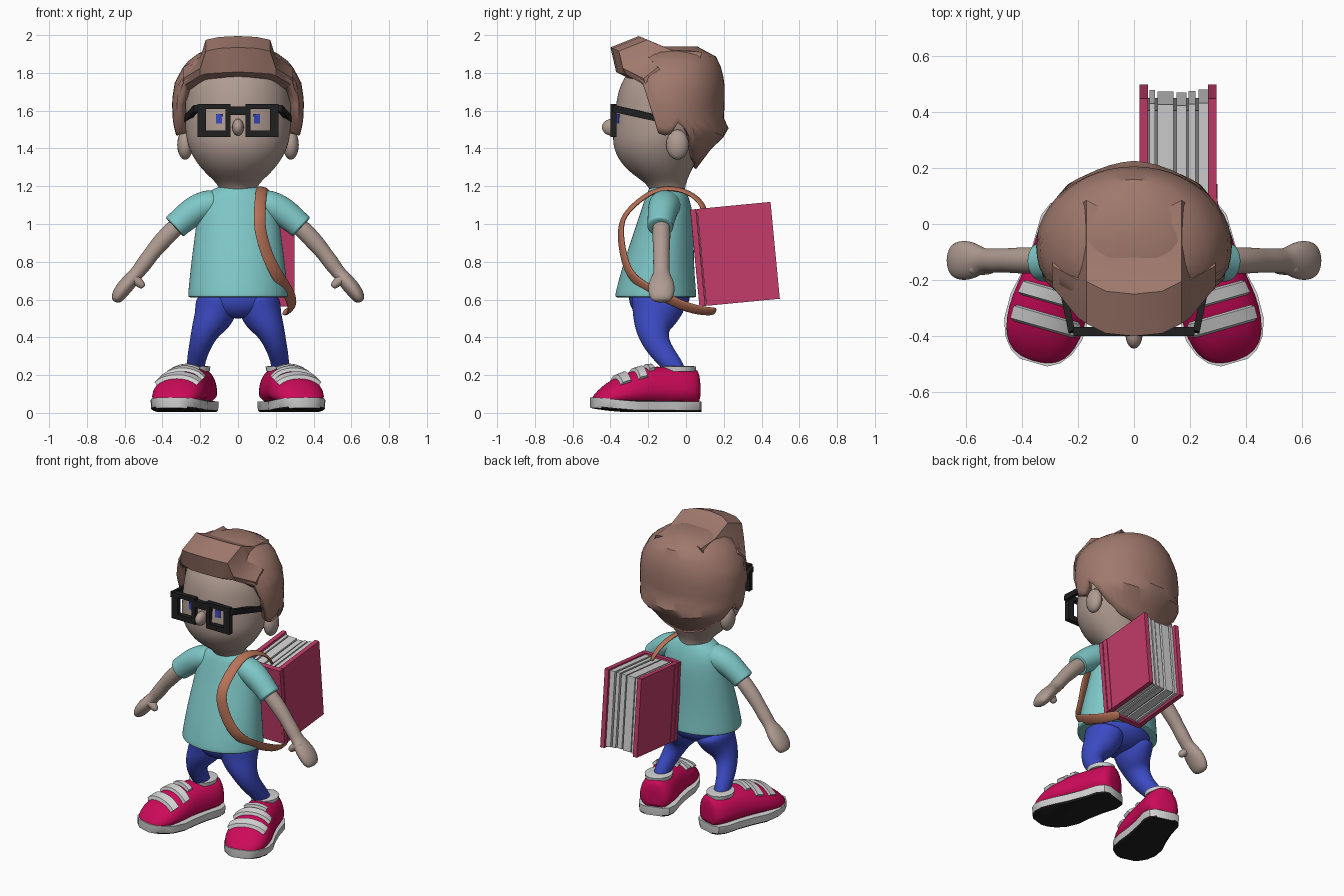
import bpy, bmesh
from math import sin, cos, pi, radians
from mathutils import Vector, Matrix

if "Cube" in bpy.data.objects:
    bpy.data.objects.remove(bpy.data.objects["Cube"])


def material(name, r, g, b):
    m = bpy.data.materials.new(name)
    m.use_nodes = True
    m.diffuse_color = (r, g, b, 1)
    m.node_tree.nodes["Principled BSDF"].inputs["Base Color"].default_value = (r, g, b, 1)
    return m


SKIN = material("skin", .43, .33, .285)
HAIR = material("brown hair", .35, .19, .15)
SHIRT = material("teal shirt", .21, .57, .57)
BLUE = material("blue", .045, .07, .55)
PINK = material("shoe magenta", .61, .003, .1)
WHITE = material("off white", .65, .65, .65)
LEATHER = material("tan leather", .48, .17, .095)
BLACK = material("black", .014, .014, .014)
COVER = material("cover pink", .54, .045, .14)
GREY = material("page grey", .22, .22, .22)


def finish(name, bm, mats, angle=40, sub=0, mirror=False, solid=0, rule=None):
    bmesh.ops.recalc_face_normals(bm, faces=bm.faces)
    if rule:
        for f in bm.faces:
            f.material_index = rule(f)
    me = bpy.data.meshes.new(name)
    bm.to_mesh(me)
    bm.free()
    for m in mats:
        me.materials.append(m)
    me.shade_smooth()
    me.set_sharp_from_angle(angle=radians(angle))
    ob = bpy.data.objects.new(name, me)
    bpy.context.collection.objects.link(ob)
    if solid:
        s = ob.modifiers.new("thickness", "SOLIDIFY")
        s.thickness, s.offset = solid, -1
    if mirror:
        ob.modifiers.new("mirror", "MIRROR").use_mirror_merge = False
    if sub:
        s = ob.modifiers.new("smooth", "SUBSURF")
        s.levels = s.render_levels = sub
    return ob


def skin(name, rings, mats, caps=(True, True), **kw):
    """Bridge equal closed rings of points and cap the ends."""
    bm = bmesh.new()
    vs = [[bm.verts.new(p) for p in ring] for ring in rings]
    n = len(vs[0])
    for a, b in zip(vs, vs[1:]):
        for i in range(n):
            j = (i + 1) % n
            bm.faces.new((a[i], a[j], b[j], b[i]))
    for want, ring in zip(caps, (vs[0], vs[-1])):
        if want:
            bm.faces.new(ring)
    return finish(name, bm, mats, **kw)


def loft(name, pts, mat, n=16, flat=False, ref=None, **kw):
    """Elliptical tube: each point is x, y, z, side radius, depth radius."""
    rings = []
    for i, p in enumerate(pts):
        c = Vector(p[:3])
        t = Vector(pts[min(i + 1, len(pts) - 1)][:3]) - Vector(pts[max(i - 1, 0)][:3])
        t = Vector((0, 0, 1)) if flat else t.normalized()
        u = t.cross(ref(c) if ref else Vector((0, 1, 0))).normalized()
        v = u.cross(t)
        rings.append([c + u * p[3] * cos(k * 2 * pi / n) + v * p[4] * sin(k * 2 * pi / n)
                      for k in range(n)])
    return skin(name, rings, [mat], **kw)


def boxes(name, parts, mat, frame=Matrix(), **kw):
    bm = bmesh.new()
    for c, s in parts:
        bmesh.ops.create_cube(bm, size=1, matrix=frame @ Matrix.Translation(c) @ Matrix.Diagonal((*s, 1)))
    return finish(name, bm, [mat], **kw)


def ball(name, c, s, mat, **kw):
    bm = bmesh.new()
    bmesh.ops.create_uvsphere(bm, u_segments=16, v_segments=10, radius=1,
                              matrix=Matrix.Translation(c) @ Matrix.Diagonal((*s, 1)))
    return finish(name, bm, [mat], **kw)


def interp(table, x):
    """Linear lookup in rows sorted by their first entry."""
    if x <= table[0][0]:
        return table[0][1:]
    for a, b in zip(table, table[1:]):
        if x <= b[0]:
            k = (x - a[0]) / (b[0] - a[0])
            return tuple(p + (q - p) * k for p, q in zip(a[1:], b[1:]))
    return table[-1][1:]


# Head, ears, nose, eyes
loft("head", [(0, y, z, a, b) for z, y, a, b in (
    (1.13, -.09, .085, .085), (1.2, -.1, .1, .095), (1.24, -.12, .14, .13), (1.3, -.147, .205, .185),
    (1.4, -.15, .268, .242), (1.5, -.123, .283, .265), (1.6, -.098, .285, .278), (1.7, -.08, .28, .285),
    (1.8, -.07, .25, .25), (1.88, -.07, .15, .15))], SKIN, n=24, flat=True, sub=2)
ball("ears", (.28, -.045, 1.42), (.042, .06, .08), SKIN, mirror=True)
ball("nose", (0, -.39, 1.512), (.031, .055, .045), SKIN)
boxes("eyes", [((0, 0, 0), (.034, .009, .05))], BLUE, mirror=True,
      frame=Matrix.Translation((.1, -.36, 1.558)) @ Matrix.Rotation(radians(21), 4, "Z"))

# Hair cap with sideburns, gap over the ears and a flick at the back
hair_shape = [(1.28, .2, -.25, .045), (1.40, .28, -.3, .135), (1.45, .32, -.33, .19), (1.49, .335, -.34, .235),
              (1.55, .345, -.36, .2), (1.65, .35, -.38, .205), (1.75, .335, -.38, .205),
              (1.85, .28, -.33, .18), (1.91, .2, -.25, .145), (1.94, .1, -.15, .06)]
hairline = [(0, 1.8), (45, 1.79), (62, 1.74), (75, 1.48), (88, 1.46), (98, 1.54),
            (108, 1.48), (120, 1.4), (140, 1.33), (180, 1.29)]
rows = []
for j in range(13):
    ring = []
    for k in range(48):
        deg = k * 7.5
        low, = interp(hairline, min(deg, 360 - deg))
        z = 1.94 + (low - 1.94) * j / 12
        rx, front, back = interp(hair_shape, z)
        c = cos(radians(deg))
        ring.append((rx * sin(radians(deg)), -.08 + c * (front + .08 if c > 0 else -.08 - back), z))
    rows.append(ring)
skin("hair_cap", rows, [HAIR], caps=(True, False), solid=.05, angle=35)

# Swept-up front lock: rows are x, front, top, bottom, depth
lock = [(0, -.4, 1.995, 1.765, 1), (.1, -.39, 1.99, 1.76, 1), (.17, -.355, 1.975, 1.755, 1),
        (.2, -.335, 1.885, 1.745, .9), (.29, -.225, 1.83, 1.69, .5)]
rows = []
for x, f, t, b, d in [(-r[0], *r[1:]) for r in lock[:0:-1]] + lock:
    rows.append([(x, f + y * d, z) for y, z in (
        (0, t - .06), (.15, t), (.28, t - .055), (.44, min(1.91, t - .05)),
        (.4, min(1.8, t - .1)), (.11, b), (.03, b + .04))])
skin("hair_front_lock", rows, [HAIR], angle=35)

# Glasses
Y, D = -.384, .032
boxes("glasses_rims", [((.053, Y, 1.548), (.026, D, .175)), ((.193, Y, 1.548), (.045, D, .175)),
                       ((.128, Y, 1.622), (.17, D, .028)), ((.128, Y, 1.478), (.17, D, .036)),
                       ((.02, Y, 1.6), (.045, D, .045))], BLACK, mirror=True)
start, end = Vector((.222, -.385, 1.612)), Vector((.275, -.13, 1.555))
way = end - start
boxes("glasses_arms", [((0, way.length / 2, 0), (.024, way.length, .036))], BLACK, mirror=True,
      frame=Matrix.Translation(start) @ way.to_track_quat("Y", "Z").to_matrix().to_4x4())

# Shirt and sleeves
loft("shirt", [(0, y, z, a, b) for z, y, a, b in (
    (.61, -.16, .255, .205), (.612, -.16, .268, .218), (.64, -.16, .266, .215), (.8, -.145, .25, .187),
    (1.0, -.11, .222, .153), (1.1, -.1, .212, .13), (1.16, -.1, .18, .108), (1.19, -.1, .12, .093),
    (1.2, -.1, .1, .085))], SHIRT, n=24, flat=True, sub=2)
loft("sleeves", [(.08, -.105, 1.115, .065, .08), (.16, -.112, 1.105, .083, .088), (.24, -.125, 1.068, .08, .08),
                 (.32, -.135, .998, .07, .07), (.335, -.137, .985, .072, .072), (.337, -.137, .983, .06, .06)],
     SHIRT, mirror=True, sub=2)

# Arms with mitten hands and thumbs
loft("arms", [(.28, -.13, 1.03, .045, .045), (.36, -.13, .955, .049, .049), (.42, -.13, .89, .047, .047),
              (.46, -.13, .84, .041, .043), (.5, -.13, .785, .044, .046), (.535, -.13, .74, .036, .04),
              (.57, -.13, .7, .042, .066), (.61, -.13, .655, .043, .074), (.64, -.13, .61, .036, .064),
              (.653, -.13, .588, .018, .04)], SKIN, mirror=True, sub=2)
loft("thumbs", [(.59, -.14, .725, .03, .04), (.555, -.15, .712, .032, .036), (.525, -.155, .692, .026, .028),
                (.507, -.157, .673, .022, .022), (.5, -.157, .664, .012, .012)], SKIN, n=10, mirror=True, sub=2)

# Trousers
loft("trouser_seat", [(0, -.14, .68, .2, .16), (0, -.14, .6, .215, .17), (0, -.147, .55, .19, .145),
                      (0, -.155, .515, .13, .105), (0, -.16, .5, .06, .06)], BLUE, flat=True, sub=2)
loft("trouser_legs", [(.105, -.14, .62, .115, .165), (.118, -.155, .54, .115, .135), (.14, -.17, .49, .1, .115),
                      (.172, -.177, .44, .078, .092), (.197, -.16, .37, .061, .072),
                      (.217, -.11, .3, .052, .06), (.226, -.06, .24, .048, .055),
                      (.226, -.05, .18, .05, .06)], BLUE, mirror=True, sub=2)

# Shoes: rows are y, half width, height
shoe = [(-.483, .05, .03), (-.46, .09, .06), (-.42, .122, .1), (-.36, .143, .14), (-.27, .145, .175),
        (-.18, .128, .202), (-.08, .118, .2), (.03, .118, .197), (.08, .098, .192), (.1, .06, .175)]
place = Matrix.Translation((.225, -.03, 0)) @ Matrix.Rotation(radians(16), 4, "Z")


def shoe_point(y, t, grow=0):
    w, h = interp(shoe, y)
    return place @ Vector(((w + grow) * cos(t), y, .045 + (h + grow) * max(0, sin(t)) ** .6))


skin("shoe_uppers", [[shoe_point(r[0], k * pi / 14) for k in range(15)] for r in shoe],
     [PINK], mirror=True, sub=1, angle=60)

for label, y, half, edge in (("tongue", -.175, .02, 58), ("upper", -.235, .03, 38), ("lower", -.33, .032, 38)):
    skin("shoe_strap_" + label, [[shoe_point(y + d * half, radians(edge + (180 - 2 * edge) * k / 12), g) for d, g in
                                  ((-1, -.01), (-.7, .014), (.7, .014), (1, -.01))]
                                 for k in range(13)], [WHITE], mirror=True, angle=50)

outline = [(r[1], r[0]) for r in shoe] + [(-r[1], r[0]) for r in reversed(shoe)]
rows = []
for z, grow in ((.004, -.012), (.014, -.002), (.06, .001)):
    rows.append([place @ Vector((x * (1 + grow / .12), y, z + .022 * max(0, (-y - .3) / .18)))
                 for x, y in outline])
skin("shoe_soles", rows, [WHITE, BLACK], mirror=True, rule=lambda f: 1 if f.normal.z < -.3 else 0)
loft("shoe_collars", [(.23, -.04, .22, .08, .09), (.23, -.04, .245, .084, .094),
                      (.23, -.04, .249, .062, .072)], WHITE, n=20, flat=True, mirror=True)

# Book bag: covers, spine and page blocks, leaning back
lean = Matrix.Translation((.157, .258, .84)) @ Matrix.Rotation(radians(5.5), 4, "X")
boxes("book_covers", [((s * .122, .02, 0), (.03, .39, .515)) for s in (-1, 1)], COVER, frame=lean)
boxes("book_spine", [((0, -.195, 0), (.25, .035, .515))], COVER, frame=lean)
boxes("book_hinges", [((s * .128, y, 0), (.026, w, .515)) for s in (-1, 1)
                      for y, w in ((-.197, .03), (-.158, .035))], COVER, frame=lean)
boxes("page_gaps", [((0, -.01, 0), (.216, .36, .47))], GREY, frame=lean)
boxes("page_blocks", [((x, d, 0), (w, .385, .49 + d)) for x, w, d in
                      ((-.092, .02, .004), (-.045, .058, 0), (.012, .035, -.004),
                       (.05, .025, .002), (.09, .035, .006))], WHITE, frame=lean)

# Shoulder strap running round the torso
core = Vector((.02, -.1, .85))
loft("shoulder_strap", [(.19, .1, 1.06, .025, .01), (.175, .085, 1.11, .027, .01), (.15, .02, 1.17, .03, .01),
                        (.13, -.1, 1.197, .032, .011), (.122, -.2, 1.165, .034, .011),
                        (.115, -.32, 1.065, .036, .011), (.112, -.352, .98, .037, .012),
                        (.15, -.335, .84, .037, .012), (.205, -.3, .73, .037, .012),
                        (.25, -.22, .665, .037, .012), (.282, -.11, .61, .037, .012),
                        (.29, .02, .55, .036, .012), (.265, .13, .535, .033, .011), (.245, .16, .54, .026, .011)],
     LEATHER, n=8, sub=2, ref=lambda c: c - core)
